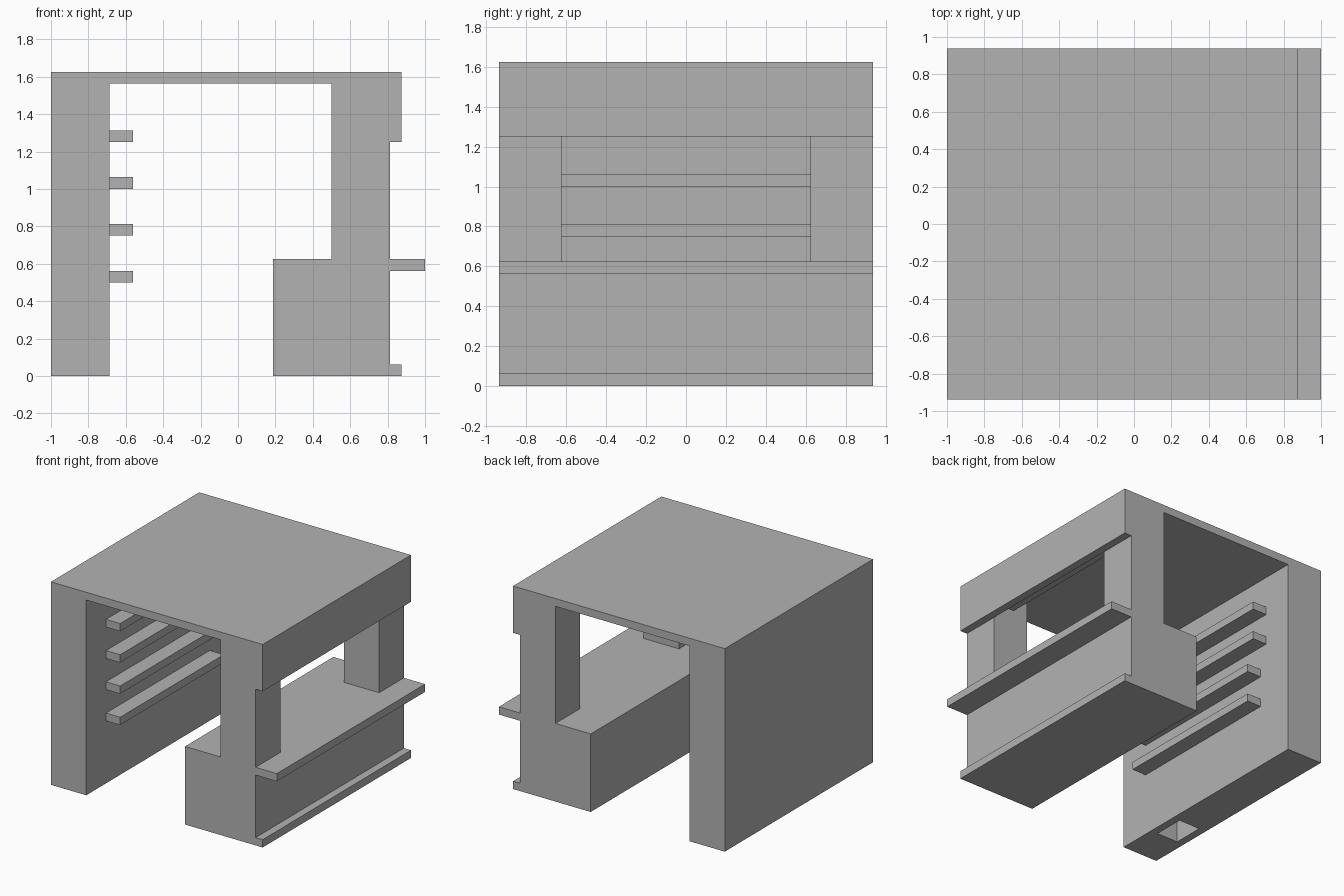
import bpy
import bmesh

cube = bpy.data.objects.get("Cube")
if cube:
    bpy.data.objects.remove(cube, do_unlink=True)

U = 1 / 16          # building grid
DEPTH = 15          # half depth in grid units

grey = bpy.data.materials.new("plain grey")
grey.use_nodes = True
grey.diffuse_color = (0.45, 0.45, 0.45, 1)
grey.node_tree.nodes["Principled BSDF"].inputs["Base Color"].default_value = (0.45, 0.45, 0.45, 1)


def extrude(name, profile, y0, y1):
    """Extrude an x-z outline, given in grid units, from y0 to y1."""
    bm = bmesh.new()
    face = bm.faces.new([bm.verts.new((x * U, y0 * U, z * U)) for x, z in profile])
    side = bmesh.ops.extrude_face_region(bm, geom=[face])["geom"]
    verts = [v for v in side if isinstance(v, bmesh.types.BMVert)]
    bmesh.ops.translate(bm, verts=verts, vec=(0, (y1 - y0) * U, 0))
    bmesh.ops.recalc_face_normals(bm, faces=bm.faces)
    mesh = bpy.data.meshes.new(name)
    bm.to_mesh(mesh)
    bm.free()
    mesh.materials.append(grey)
    obj = bpy.data.objects.new(name, mesh)
    bpy.context.collection.objects.link(obj)
    return obj


def box(name, x, y, z):
    outline = [(x[0], z[0]), (x[1], z[0]), (x[1], z[1]), (x[0], z[1])]
    return extrude(name, outline, *y)


# Side wall, roof and hanging fascia in one section
shell = extrude("wall_and_roof", [
    (-16, 0), (-11, 0), (-11, 25), (13, 25), (13, 20), (14, 20), (14, 26), (-16, 26),
], -DEPTH, DEPTH)

# Pocket in the underside of the wall
cutter = box("pocket_cutter", (-15, -12), (-10, -6), (-1, 4))
cutter.hide_render = True
cut = shell.modifiers.new("pocket", "BOOLEAN")
cut.operation = "DIFFERENCE"
cut.solver = "EXACT"
cut.object = cutter
bpy.context.view_layer.objects.active = shell
bpy.ops.object.modifier_apply(modifier=cut.name)
bpy.data.objects.remove(cutter, do_unlink=True)

# Counter block with serving ledge and kick strip
extrude("counter", [
    (3, 0), (14, 0), (14, 1), (13, 1), (13, 9), (16, 9), (16, 10), (3, 10),
], -DEPTH, DEPTH)

# Pillars either side of the serving opening
for side, y in (("front", (-DEPTH, -10)), ("back", (10, DEPTH))):
    box(side + "_pillar", (8, 13), y, (10, 25))

# Raised shutter between the pillars
box("shutter", (10, 11), (-10, 10), (22, 25))

# Wall shelves, the upper two slightly longer
for i in range(4):
    z = 8 + 4 * i
    box("shelf_%d" % (i + 1), (-11, -9), (-11, 10 if i < 2 else 11), (z, z + 1))
